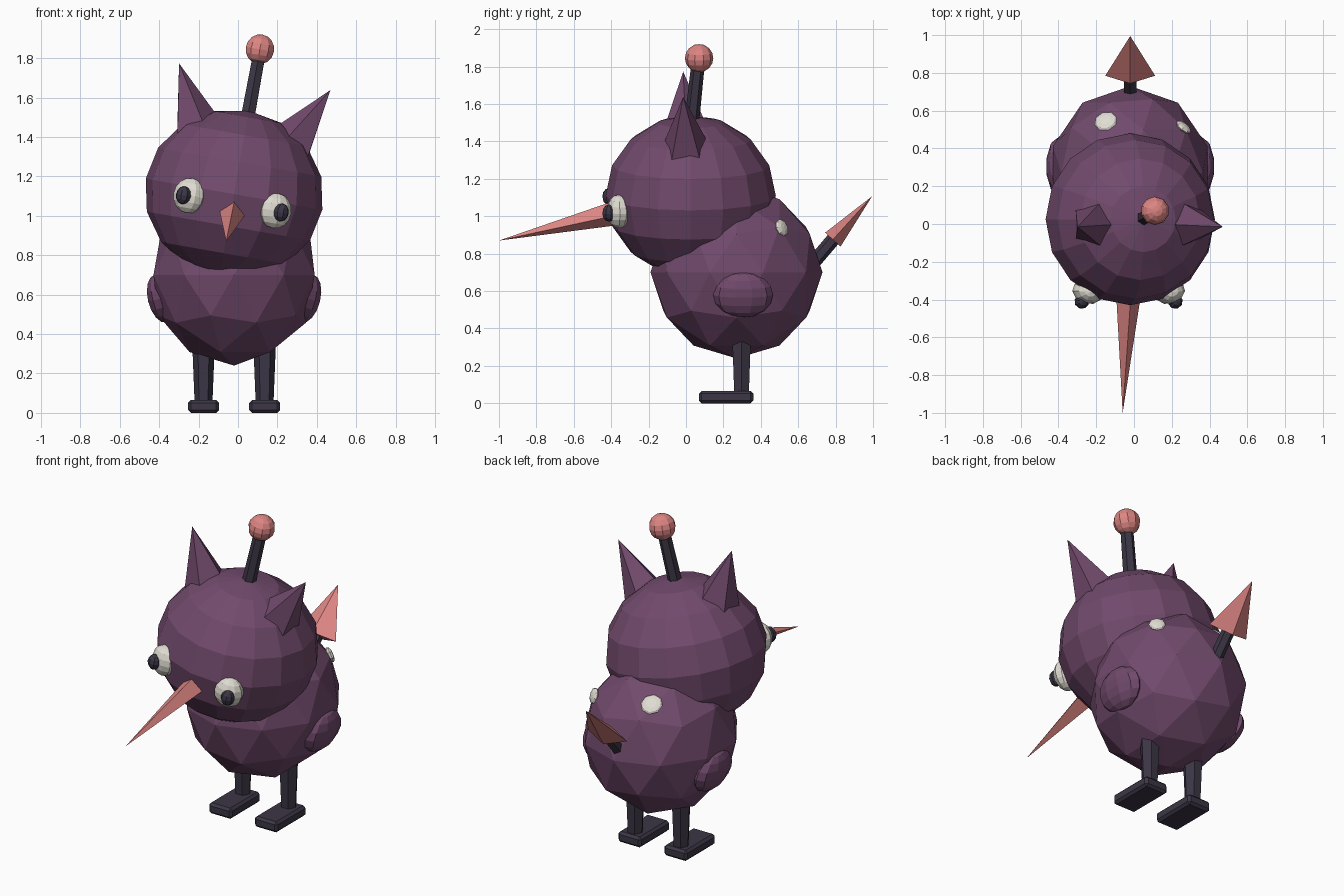
import bpy, math
from mathutils import Vector, Matrix

if "Cube" in bpy.data.objects:
    bpy.data.objects.remove(bpy.data.objects["Cube"])

CX = -0.02                                   # symmetry plane of the creature
HEAD = Vector((CX, 0.025, 1.11))
ROLL = Matrix.Rotation(math.radians(10), 4, 'Y')   # head leans to one side


def material(name, rgb):
    m = bpy.data.materials.new(name)
    m.diffuse_color = (*rgb, 1)
    m.use_nodes = True
    m.node_tree.nodes["Principled BSDF"].inputs["Base Color"].default_value = m.diffuse_color
    return m


PURPLE = material("plum", (0.165, 0.068, 0.15))
PINK = material("salmon", (0.72, 0.235, 0.225))
WHITE = material("ivory", (0.74, 0.72, 0.64))
DARK = material("charcoal", (0.045, 0.037, 0.06))


def finish(name, mat):
    ob = bpy.context.object
    ob.name = name
    ob.data.materials.append(mat)
    return ob


def ball(name, mat, loc, radii, rot=Matrix(), seg=10, rings=8):
    bpy.ops.mesh.primitive_uv_sphere_add(segments=seg, ring_count=rings, radius=1)
    ob = finish(name, mat)
    ob.matrix_world = Matrix.Translation(loc) @ rot @ Matrix.Diagonal((*radii, 1))
    return ob


def spike(name, mat, base, tip, r1, r2=0, sides=6, side=(1, 0, 0), flat=1, spin=0):
    """Cone or rod from base to tip; its local x axis follows 'side'."""
    base, tip = Vector(base), Vector(tip)
    z = (tip - base).normalized()
    y = z.cross(Vector(side)).normalized()
    x = y.cross(z)
    rot = Matrix((x, y, z)).transposed().to_4x4()
    bpy.ops.mesh.primitive_cone_add(vertices=sides, radius1=r1, radius2=r2,
                                    depth=(tip - base).length)
    ob = finish(name, mat)
    ob.data.transform(Matrix.Rotation(math.radians(spin), 4, 'Z'))
    ob.matrix_world = (Matrix.Translation((base + tip) / 2) @ rot
                       @ Matrix.Diagonal((1, flat, 1, 1)))
    return ob


def on_head(x, y, z):
    return HEAD + ROLL.to_3x3() @ Vector((x, y, z))


# Body
bpy.ops.mesh.primitive_ico_sphere_add(subdivisions=2, radius=1)
body = finish("body", PURPLE)
body.data.transform(Matrix.Translation((CX, 0.27, 0.70))
                    @ Matrix.Diagonal((0.43, 0.46, 0.46, 1)))

# Head
ball("head", PURPLE, HEAD, (0.455, 0.455, 0.43), ROLL, 16, 8)

for s, label in ((-1, "left"), (1, "right")):
    # Ears: five-sided spikes with a flat side outward
    ear_side = ROLL.to_3x3() @ Vector((-s * 0.9, 0, 0.435))
    spike(label + "_ear", PURPLE, on_head(s * 0.23, -0.025, 0.27),
          on_head(s * 0.39, -0.04, 0.605), 0.14, sides=5, side=ear_side, spin=-90)

    # Eyes and pupils, turned slightly outward
    yaw = ROLL @ Matrix.Rotation(math.radians(s * 18), 4, 'Z')
    ball(label + "_eye", WHITE, on_head(s * 0.222, -0.385, -0.047),
         (0.083, 0.062, 0.09), yaw)
    ball(label + "_pupil", DARK, on_head(s * 0.252, -0.437, -0.05),
         (0.04, 0.037, 0.046), yaw, 8, 6)

    # Stubby wings
    tilt = Matrix.Rotation(math.radians(s * 14), 4, 'Y')
    ball(label + "_wing", PURPLE, (CX + s * 0.373, 0.305, 0.58),
         (0.068, 0.16, 0.125), tilt, 10, 8)

    # Legs and feet
    lx = CX + s * 0.155
    spike(label + "_leg", DARK, (lx, 0.297, 0.045), (lx, 0.297, 0.42),
          0.045, 0.06, 6, spin=90)
    bpy.ops.mesh.primitive_cube_add(size=1)
    foot = finish(label + "_foot", DARK)
    foot.data.transform(Matrix.Translation((lx, 0.215, 0.0325))
                        @ Matrix.Diagonal((0.156, 0.29, 0.065, 1)))
    bev = foot.modifiers.new("bevel", 'BEVEL')
    bev.width, bev.segments = 0.014, 1

# Beak
spike("beak", PINK, (-0.028, -0.36, 1.02), (-0.06, -1.0, 0.87), 0.068,
      sides=4, side=ROLL.to_3x3() @ Vector((1, 0, 0)))

# Antenna
spike("antenna_rod", DARK, (0.04, 0.025, 1.45), (0.108, 0.065, 1.82), 0.04, 0.036, 6)
ball("antenna_ball", PINK, (0.111, 0.07, 1.845), (0.076, 0.076, 0.076), ROLL)

# Tail with a flattened arrow tip
spike("tail_rod", DARK, (CX, 0.62, 0.68), (CX, 0.80, 0.892), 0.037, 0.037, 6)
spike("tail_tip", PINK, (CX, 0.785, 0.875), (CX, 0.995, 1.107), 0.132,
      sides=4, flat=0.42)

# Pale spots on the back, laid flat on the body surface
for label, target, r in (("left", (-0.155, 0.56, 1.03), 0.062),
                         ("right", (0.265, 0.515, 0.94), 0.048)):
    hit, loc, nor, face = body.closest_point_on_mesh(Vector(target))
    ball(label + "_back_spot", WHITE, loc, (r, r, 0.018),
         nor.to_track_quat('Z', 'Y').to_matrix().to_4x4(), 8, 6)
